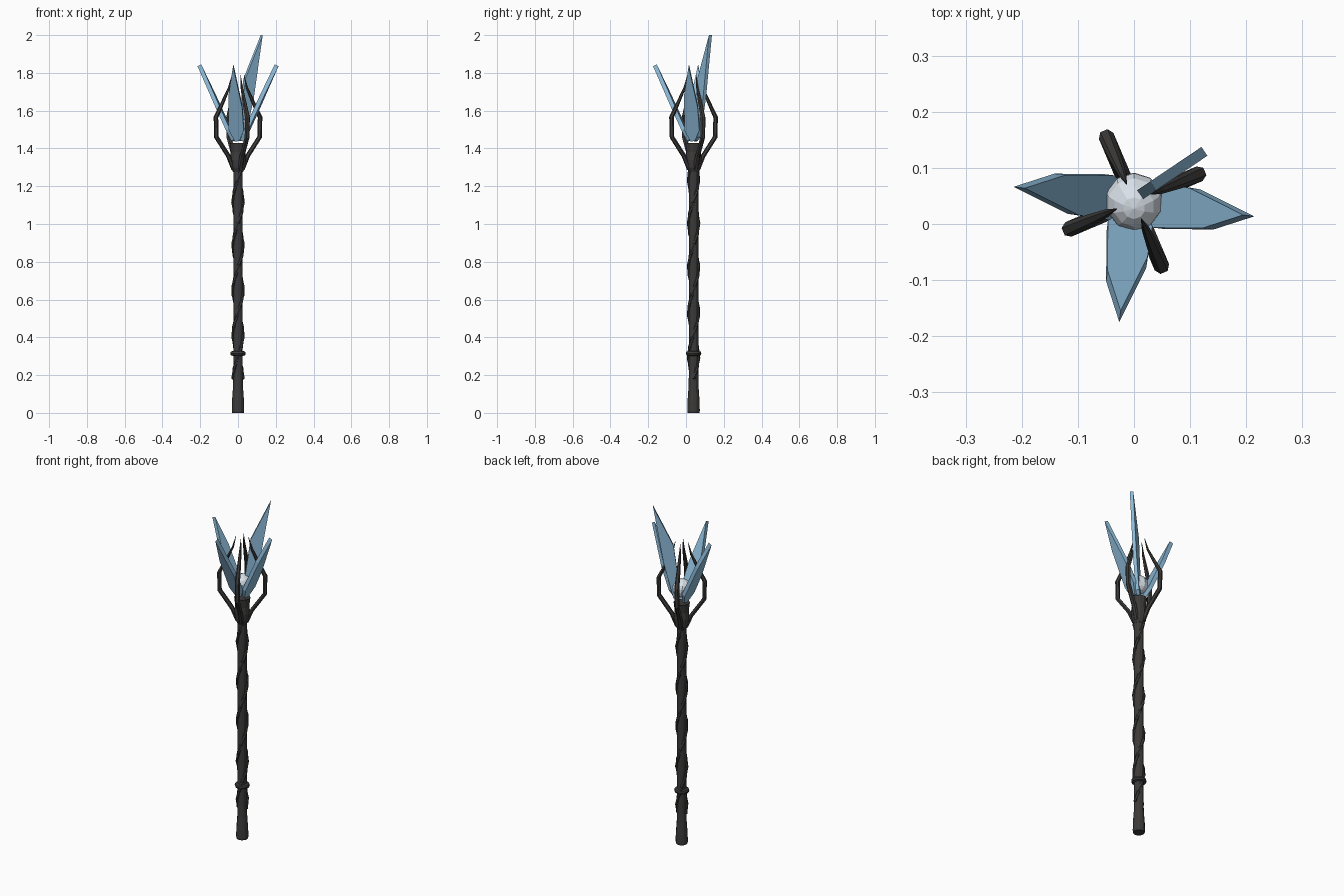
import bpy, bmesh
from math import sin, cos, pi, radians, tau
from mathutils import Vector, Matrix

if "Cube" in bpy.data.objects:
    bpy.data.objects.remove(bpy.data.objects["Cube"])

CY = 0.04  # shaft axis offset in y


def material(name, col):
    m = bpy.data.materials.new(name)
    m.diffuse_color = (*col, 1)
    m.use_nodes = True
    m.node_tree.nodes["Principled BSDF"].inputs["Base Color"].default_value = m.diffuse_color
    return m


DARK = material("dark_metal", (0.045, 0.043, 0.042))
BLUE = material("blue_crystal", (0.27, 0.50, 0.70))
PALE = material("pale_orb", (0.70, 0.76, 0.82))


def finish(name, bm, mat):
    bmesh.ops.recalc_face_normals(bm, faces=bm.faces)
    me = bpy.data.meshes.new(name)
    bm.to_mesh(me)
    bm.free()
    me.materials.append(mat)
    ob = bpy.data.objects.new(name, me)
    ob.location = (0, CY, 0)
    bpy.context.collection.objects.link(ob)
    return ob


def skin(bm, rings):
    n = len(rings[0])
    vs = [[bm.verts.new(p) for p in r] for r in rings]
    for a, b in zip(vs, vs[1:]):
        for i in range(n):
            j = (i + 1) % n
            bm.faces.new((a[i], a[j], b[j], b[i]))
    bm.faces.new(vs[0])
    bm.faces.new(vs[-1])


def lathe(name, profile, sides, mat):
    bm = bmesh.new()
    skin(bm, [[(r * cos(tau * i / sides), r * sin(tau * i / sides), z)
               for i in range(sides)] for r, z in profile])
    return finish(name, bm, mat)


def sweep(name, pts, refs, sizes, sides, mat):
    """Sweep an ellipse (half size along ref, half size across) along a path."""
    bm = bmesh.new()
    rings = []
    for k, p in enumerate(pts):
        t = (pts[min(k + 1, len(pts) - 1)] - pts[max(k - 1, 0)]).normalized()
        n = (refs[k] - t * refs[k].dot(t)).normalized()
        b = t.cross(n)
        w, h = sizes[k]
        rings.append([p + n * w * cos(tau * i / sides) + b * h * sin(tau * i / sides)
                      for i in range(sides)])
    skin(bm, rings)
    return finish(name, bm, mat)


# Shaft with flared pommel
lathe("shaft", [(0.031, 0), (0.033, 0.01), (0.032, 0.06), (0.027, 0.13), (0.025, 0.2),
                (0.025, 1.30)], 12, DARK)
# Collar ring
lathe("collar_ring", [(0.028, 0.302), (0.038, 0.306), (0.041, 0.315), (0.038, 0.324),
                      (0.028, 0.328)], 12, DARK)
# Cup under the crystals
lathe("head_cup", [(0.026, 1.275), (0.038, 1.30), (0.043, 1.34), (0.038, 1.38),
                   (0.044, 1.43), (0.03, 1.425)], 12, DARK)

# Two vines twisting around the shaft
for s in range(2):
    pts, refs, sizes = [], [], []
    N = 20
    for k in range(N + 1):
        z = 0.18 + 1.10 * k / N
        a = (z - 0.65) / 0.47 * tau + s * pi
        d = Vector((cos(a), sin(a), 0))
        pts.append(d * 0.026 + Vector((0, 0, z)))
        refs.append(d)
        sizes.append((0.010, 0.010))
    sweep(f"vine_{s + 1}", pts, refs, sizes, 6, DARK)

# Four claws
for k in range(4):
    a = radians(23 + 90 * k)
    d, t = Vector((cos(a), sin(a), 0)), Vector((-sin(a), cos(a), 0))
    path = [(0.025, 1.29), (0.055, 1.36), (0.124, 1.46), (0.127, 1.565),
            (0.085, 1.65), (0.052, 1.72), (0.034, 1.79)]
    sizes = [(0.014, 0.012), (0.014, 0.012), (0.014, 0.012), (0.014, 0.012),
             (0.011, 0.009), (0.007, 0.006), (0.001, 0.001)]
    sweep(f"claw_{k + 1}", [d * r + Vector((0, 0, z)) for r, z in path],
          [t] * len(path), sizes, 6, DARK)


def shard(name, outline, thick):
    """Flat slab: outline points extruded both ways along a thickness vector."""
    bm = bmesh.new()
    skin(bm, [[p - thick for p in outline], [p + thick for p in outline]])
    return finish(name, bm, BLUE)


# Three leaning crystals, flat faces turned outward
def lean(v, z):
    return 0.022 + (z - 1.44) * 0.46, v, z


LEAF = [(-0.012, 1.44), (0.012, 1.445), (0.038, 1.50), (0.036, 1.62), (0.0, 1.84),
        (-0.032, 1.69), (-0.042, 1.50)]
for k, deg in enumerate((-7, 173, 263)):
    R = Matrix.Rotation(radians(deg), 3, 'Z')
    shard(f"crystal_{k + 1}", [R @ Vector(lean(v, z)) for v, z in LEAF],
          R @ Vector((0.010, 0, -0.0046)))

# Tall crystal, set edge-on to the axis
R = Matrix.Rotation(radians(34), 3, 'Z')
TALL = [(0.020, 1.44), (0.045, 1.46), (0.098, 1.67), (0.154, 2.0), (0.044, 1.77), (0.008, 1.50)]
shard("crystal_tall", [R @ Vector((r, 0.004, z)) for r, z in TALL], R @ Vector((0, 0.0095, 0)))

# Faceted orb floating in the claws
bm = bmesh.new()
bmesh.ops.create_uvsphere(bm, u_segments=10, v_segments=8, radius=0.052,
                          matrix=Matrix.Translation((0, 0, 1.515)) @ Matrix.Rotation(0.25, 4, 'X'))
finish("orb", bm, PALE)
